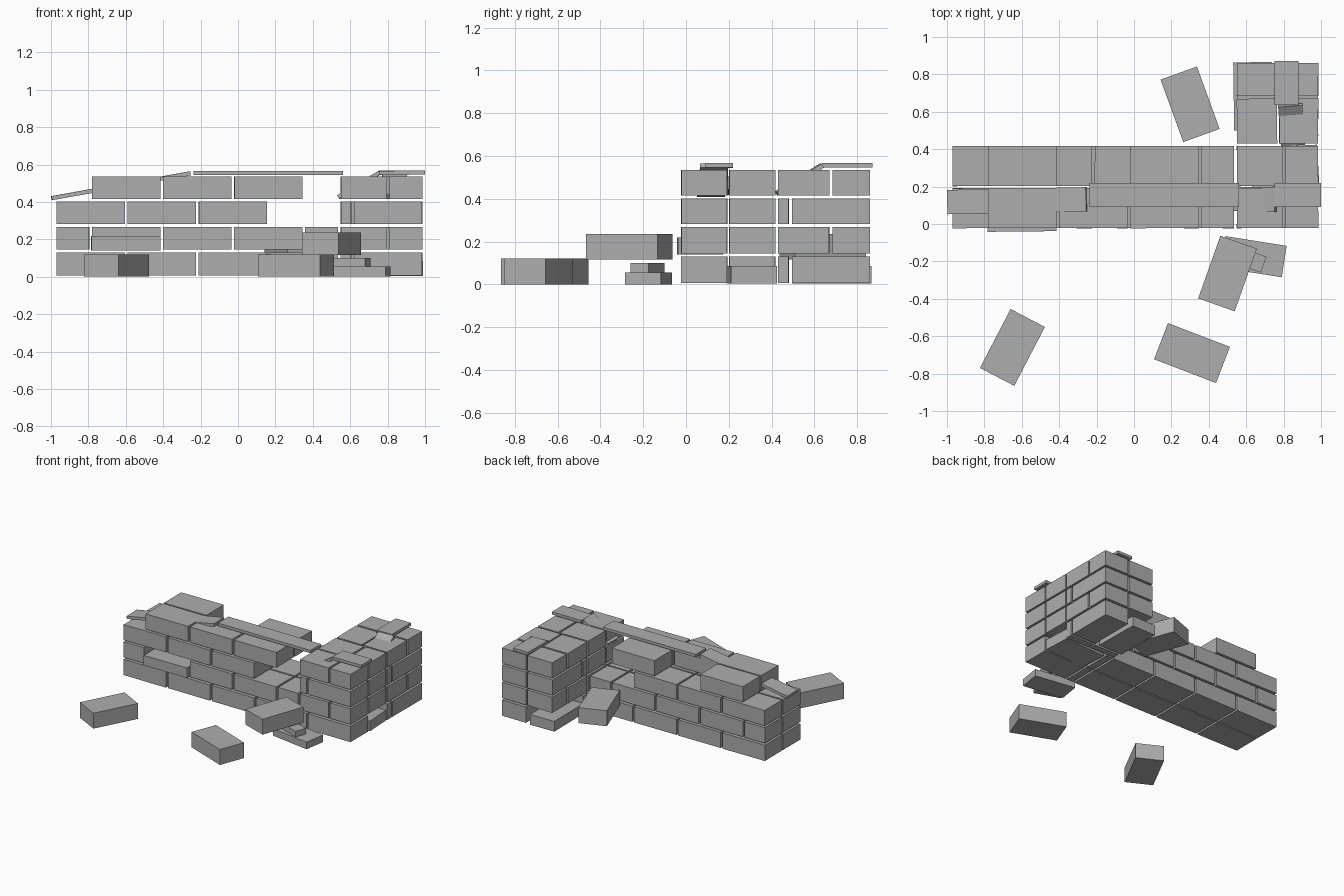
import bpy, bmesh, math, random
from mathutils import Matrix, Vector

if "Cube" in bpy.data.objects:
    bpy.data.objects.remove(bpy.data.objects["Cube"])

random.seed(4)
stone = bpy.data.materials.new("grey_stone")
stone.diffuse_color = (0.42, 0.42, 0.42, 1)
stone.use_nodes = True
stone.node_tree.nodes["Principled BSDF"].inputs["Base Color"].default_value = stone.diffuse_color


def block(name, center, size, rot):
    """Box of a given size, placed with a rotation matrix."""
    bm = bmesh.new()
    bmesh.ops.create_cube(bm, size=1)
    m = Matrix.Translation(center) @ rot.to_4x4() @ Matrix.Diagonal((*size, 1))
    bmesh.ops.transform(bm, matrix=m, verts=bm.verts)
    mesh = bpy.data.meshes.new(name)
    bm.to_mesh(mesh)
    bm.free()
    mesh.materials.append(stone)
    obj = bpy.data.objects.new(name, mesh)
    bpy.context.collection.objects.link(obj)


def turned(degrees):
    return Matrix.Rotation(math.radians(degrees), 3, 'Z')


def brick(name, x0, x1, y0, y1, z0, z1, turn=None):
    """Brick from its bounds, laid very slightly crooked."""
    if turn is None:
        turn = random.uniform(-0.5, 0.5)
    block(name, ((x0 + x1) / 2, (y0 + y1) / 2, (z0 + z1) / 2),
          (x1 - x0, y1 - y0, z1 - z0), turned(turn))


def slat(name, p0, p1, width=0.13, thick=0.022):
    """Thin slab running from p0 to p1."""
    p0, p1 = Vector(p0), Vector(p1)
    u = (p1 - p0).normalized()
    v = Vector((0, 0, 1)).cross(u).normalized()
    rot = Matrix((u, v, u.cross(v))).transposed()
    block(name, (p0 + p1) / 2, ((p1 - p0).length, width, thick), rot)


courses = [(0.007, 0.13), (0.145, 0.267), (0.281, 0.401), (0.415, 0.535)]
wythes = {"front": (-0.022, 0.192), "back": (0.203, 0.417)}
columns = {"left": (0.55, 0.765), "right": (0.777, 0.985)}

# brick ends along the wall and along the wing, for alternate courses
wall_spans = [
    [(-0.97, -0.605), (-0.59, -0.225), (-0.21, 0.155), (0.17, 0.535),
     (0.55, 0.605), (0.62, 0.985)],
    [(-0.97, -0.795), (-0.78, -0.415), (-0.40, -0.035), (-0.02, 0.345),
     (0.36, 0.535), (0.55, 0.795), (0.81, 0.985)]]
wing_spans = [[(0.43, 0.48), (0.495, 0.86)], [(0.43, 0.67), (0.685, 0.86)]]

# fallen-out bricks, and places holding a broken brick: (course, side, index)
missing = {(2, "front", 3), (2, "back", 3),
           (3, "front", 0), (3, "back", 0),
           (3, "front", 4), (3, "back", 4), (3, "back", 2),
           (1, "front", 1), (0, "back", 5)}

# long wall
for c, (z0, z1) in enumerate(courses):
    for side, (y0, y1) in wythes.items():
        for i, (x0, x1) in enumerate(wall_spans[c % 2]):
            if (c, side, i) not in missing:
                brick(f"wall_{side}_brick_{c}_{i}", x0, x1, y0, y1, z0, z1)

# short wing
for c, (z0, z1) in enumerate(courses):
    for side, (x0, x1) in columns.items():
        for i, (y0, y1) in enumerate(wing_spans[c % 2]):
            if (c, side, i) != (0, "left", 1):
                brick(f"wing_{side}_brick_{c}_{i}", x0, x1, y0, y1, z0, z1)

# broken half-height bricks slipped out of line
brick("broken_brick_front", -0.785, -0.415, -0.04, 0.17, 0.14, 0.218, 0.6)
brick("broken_brick_wing", 0.533, 0.74, 0.50, 0.865, 0.005, 0.085, 0.8)
brick("broken_brick_corner", 0.625, 0.985, 0.20, 0.415, 0.005, 0.085, 3)

# loose bricks lying around
loose = [(-0.65, -0.66, 0.06, 62.5), (0.31, -0.69, 0.06, -21),
         (0.50, -0.265, 0.176, 70.5), (0.30, 0.64, 0.176, -70)]
for i, (x, y, z, a) in enumerate(loose):
    block(f"loose_brick_{i}", (x, y, z), (0.355, 0.207, 0.12), turned(a))
block("loose_shard_lower", (0.64, -0.175, 0.0275), (0.33, 0.17, 0.055), turned(-9))
block("loose_shard_upper", (0.59, -0.18, 0.078), (0.22, 0.09, 0.045), turned(-20))

# thin capping slabs, some tipped into the masonry
slat("slab_left_tipped", (-0.997, 0.117, 0.42), (-0.255, 0.132, 0.553))
slat("slab_long", (-0.237, 0.155, 0.555), (0.562, 0.155, 0.555))
slat("slab_corner_tipped", (0.537, 0.135, 0.426), (0.757, 0.13, 0.556))
slat("slab_corner", (0.75, 0.155, 0.555), (1.0, 0.155, 0.557))
slat("slab_wing_tipped", (0.85, 0.425, 0.424), (0.835, 0.635, 0.555))
slat("slab_wing", (0.815, 0.635, 0.556), (0.815, 0.872, 0.556))
